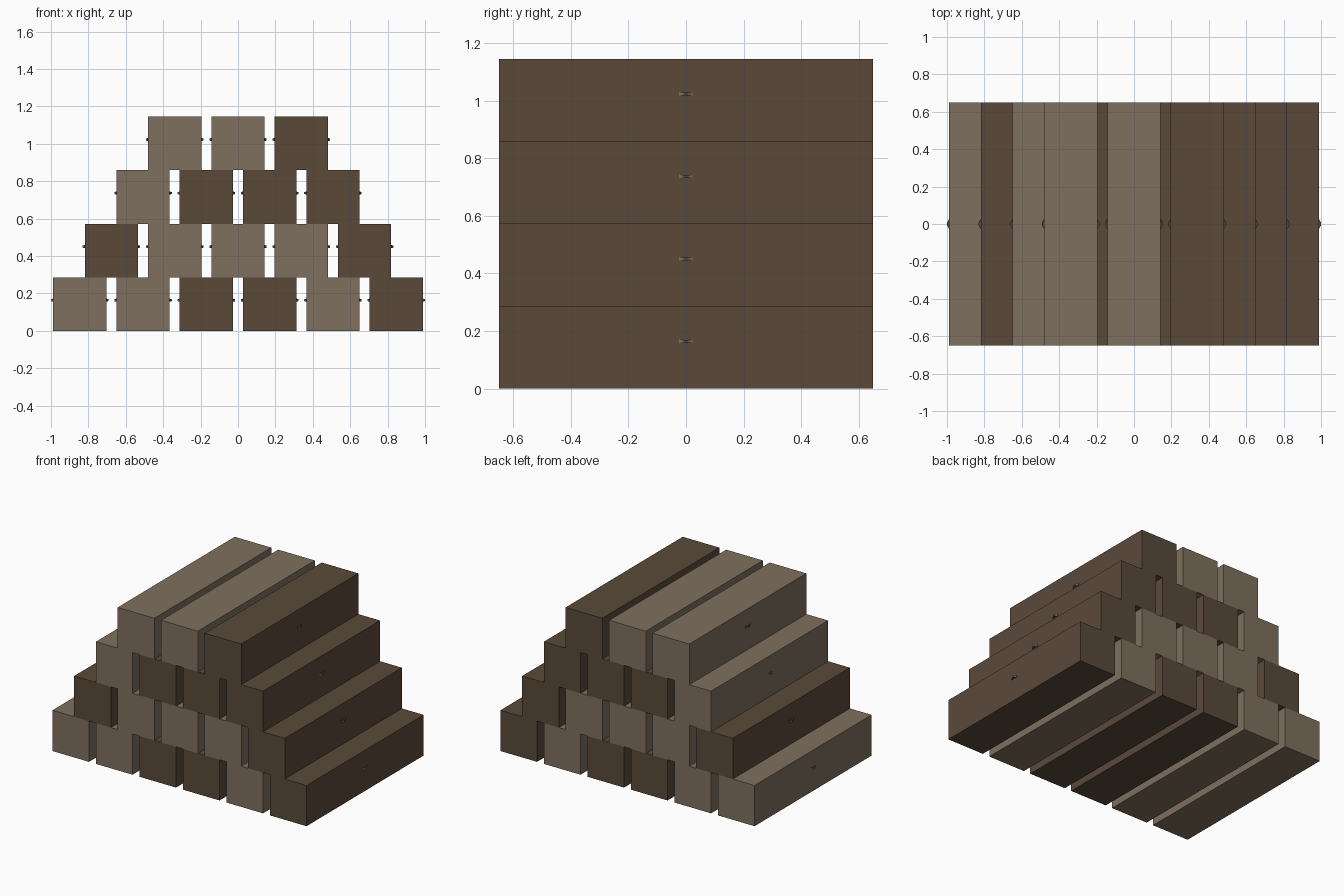
import bpy, bmesh

if "Cube" in bpy.data.objects:
    bpy.data.objects.remove(bpy.data.objects["Cube"])

WIDTH, PITCH, HEIGHT, LENGTH = 0.285, 0.3383, 0.2863, 1.30


def material(name, rgb):
    m = bpy.data.materials.new(name)
    m.diffuse_color = (*rgb, 1.0)
    m.use_nodes = True
    m.node_tree.nodes["Principled BSDF"].inputs["Base Color"].default_value = m.diffuse_color
    return m


light = material("light_wood", (0.212, 0.162, 0.112))
dark = material("dark_wood", (0.102, 0.068, 0.042))
metal = material("dark_metal", (0.06, 0.06, 0.06))


def add_object(name, bm, mats):
    bmesh.ops.recalc_face_normals(bm, faces=bm.faces)
    mesh = bpy.data.meshes.new(name)
    bm.to_mesh(mesh)
    bm.free()
    for m in mats:
        mesh.materials.append(m)
    ob = bpy.data.objects.new(name, mesh)
    bpy.context.collection.objects.link(ob)


def beam(name, x, z, mat):
    bm = bmesh.new()
    bmesh.ops.create_cube(bm, size=1)
    bmesh.ops.scale(bm, vec=(WIDTH, LENGTH, HEIGHT), verts=bm.verts)
    bmesh.ops.translate(bm, vec=(x, 0, z + HEIGHT / 2), verts=bm.verts)
    add_object(name, bm, [mat])


def peg(name, x, z, side):
    """Small bow-tie clip: flared ends on the beam, narrow middle standing proud."""
    bm = bmesh.new()
    rings = []
    # (y, half height, outward reach)
    for y, h, out in ((-0.025, 0.008, 0.002), (-0.008, 0.005, 0.011),
                      (0.008, 0.005, 0.011), (0.025, 0.008, 0.002)):
        rings.append([bm.verts.new((x + side * dx, y, z + dz))
                      for dx, dz in ((-0.003, -h), (out, -h), (out, h), (-0.003, h))])
    for i, (a, b) in enumerate(zip(rings, rings[1:])):
        for k in range(4):
            f = bm.faces.new((a[k], a[(k + 1) % 4], b[(k + 1) % 4], b[k]))
            # wings are wood on the outer face, everything else metal
            f.material_index = 0 if (k == 1 and i != 1) else 1
    for ring in (rings[0], rings[-1]):
        bm.faces.new(ring).material_index = 1
    add_object(name, bm, [light, metal])


# Rows of beams from the ground up, L = light wood, D = dark wood
for r, row in enumerate(("LLDDLD", "DLLLD", "LDDD", "LLD")):
    for i, tone in enumerate(row):
        x = (i - (len(row) - 1) / 2) * PITCH
        z = r * HEIGHT
        beam(f"beam_{r + 1}_{i + 1}", x, z, light if tone == "L" else dark)
        for side, label in ((-1, "left"), (1, "right")):
            peg(f"peg_{label}_{r + 1}_{i + 1}", x + side * WIDTH / 2, z + 0.164, side)
